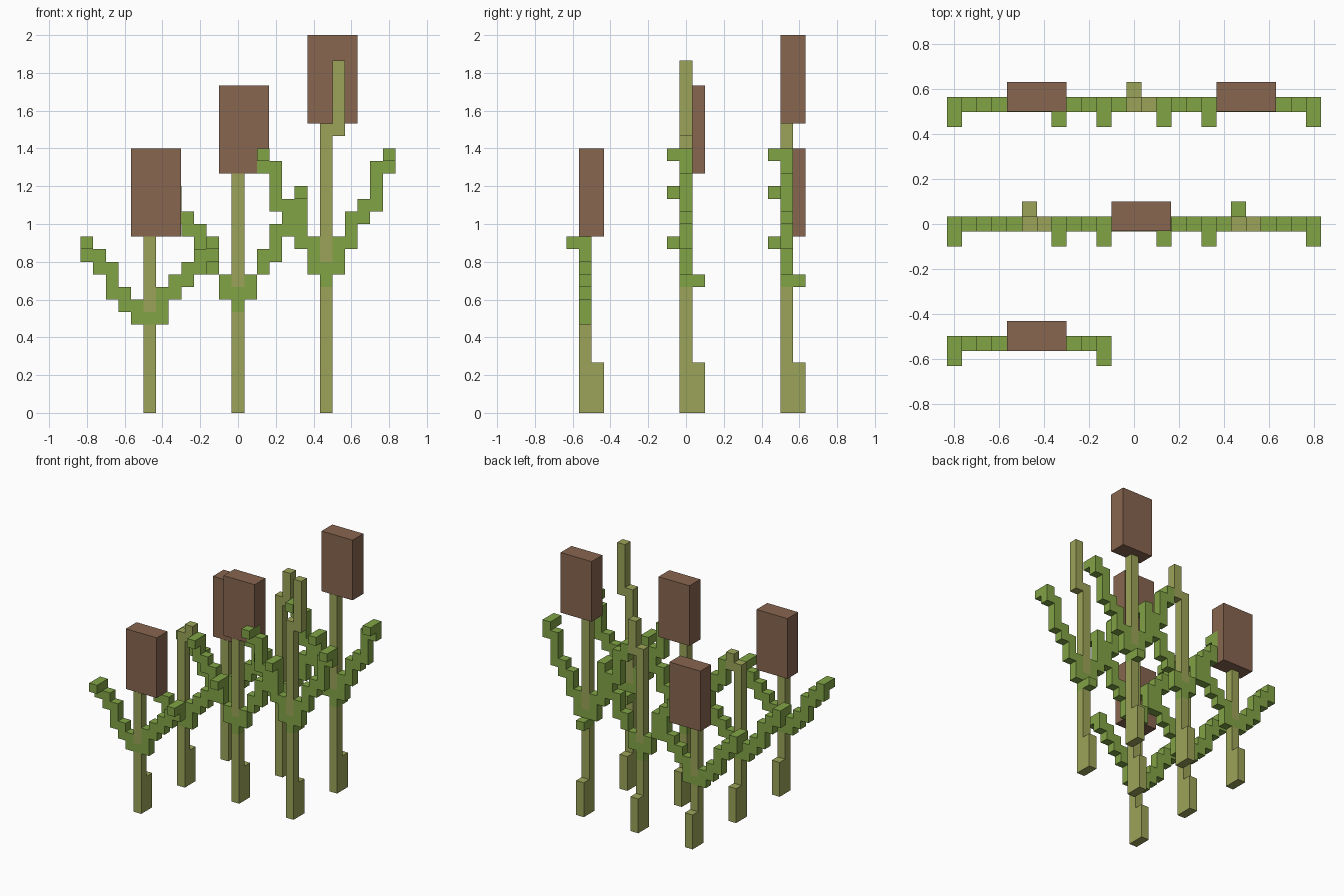
import bpy
import bmesh
from mathutils import Matrix, Vector

U = 1 / 15  # one block

if "Cube" in bpy.data.objects:
    bpy.data.objects.remove(bpy.data.objects["Cube"])


def make_material(name, color):
    mat = bpy.data.materials.new(name)
    mat.use_nodes = True
    mat.diffuse_color = (*color, 1)
    mat.node_tree.nodes["Principled BSDF"].inputs["Base Color"].default_value = (*color, 1)
    return mat


STALK = make_material("olive stalk", (0.332, 0.367, 0.098))
LEAF = make_material("leaf green", (0.22, 0.367, 0.06))
HEAD = make_material("seed head brown", (0.246, 0.133, 0.08))


def build(name, mat, origin, boxes):
    """One object from boxes given as (x0, x1, y0, y1, z0, z1) in blocks."""
    bm = bmesh.new()
    for x0, x1, y0, y1, z0, z1 in boxes:
        center = Vector((x0 + x1, y0 + y1, z0 + z1)) * U / 2
        size = Matrix.Diagonal((x1 - x0, y1 - y0, z1 - z0)) * U
        bmesh.ops.create_cube(bm, size=1, matrix=Matrix.Translation(center) @ size.to_4x4())
    mesh = bpy.data.meshes.new(name)
    bm.to_mesh(mesh)
    bm.free()
    mesh.materials.append(mat)
    obj = bpy.data.objects.new(name, mesh)
    obj.location = (origin[0] * U, origin[1] * U, 0)
    bpy.context.collection.objects.link(obj)
    return obj


def column(i, z0, z1):
    return (i - 0.5, i + 0.5, -0.5, 0.5, z0, z1)


def arm(side, spans):
    """Stepped leaf climbing outward, its tip bent to the front."""
    boxes = [column(side * (n + 1), *span) for n, span in enumerate(spans)]
    x = side * len(spans)
    top = spans[-1][1]
    boxes.append((x - 0.5, x + 0.5, -1.5, -0.5, top - 1, top))
    return boxes


# Three sizes: leaf joint, left and right arm steps, head base, bent stalk
short_arm = [(7, 9), (8, 10), (9, 12), (11, 13), (12, 14)]
short_wide = [(7, 10), (9, 11), (10, 12), (11, 13), (12, 14)]
middle_arm = [(9, 11), (11, 13), (12, 15), (14, 16), (15, 18)]
tall_arm = [(11, 14), (13, 16), (15, 17), (16, 20), (19, 21)]
SIZES = {
    "short": dict(joint=(7, 8), arms=(short_arm, short_wide), head=14, bend=(18, 19)),
    "middle": dict(joint=(8, 10), arms=(middle_arm, middle_arm), head=19, bend=(21, 24)),
    "tall": dict(joint=(10, 12), arms=(tall_arm, tall_arm), head=23, bend=(23, 28)),
}


def plant(label, size, x, y, has_head):
    s = SIZES[size]
    low, high = s["joint"]
    stalk_top = s["head"] if has_head else s["bend"][0]

    # Stalk with a thick foot behind it
    stalk = [column(0, 0, low), column(0, high, stalk_top), (-0.5, 0.5, 0.5, 1.5, 0, 4)]
    if not has_head:
        stalk.append(column(1, stalk_top - 1, s["bend"][1]))
    build(label + "_stalk", STALK, (x, y), stalk)

    # Pair of leaves joined across the stalk
    leaves = [column(0, low, high)] + arm(-1, s["arms"][0]) + arm(1, s["arms"][1])
    if size == "tall":
        leaves.append((-0.5, 0.5, 0.5, 1.5, low, low + 1))
    build(label + "_leaves", LEAF, (x, y), leaves)

    # Seed head, kept just inside neighbouring leaves
    if has_head:
        g = 0.02
        box = (-1.5, 2.5 - g, -0.5 + g, 1.5, s["head"], s["head"] + 7)
        build(label + "_seed_head", HEAD, (x, y), [box])


plant("front_right", "short", -7, -8, True)
plant("middle_right", "short", -7, 0, False)
plant("back_right", "short", -7, 8, True)
plant("middle_center", "middle", 0, 0, True)
plant("back_center", "middle", 0, 8, False)
plant("middle_left", "tall", 7, 0, False)
plant("back_left", "tall", 7, 8, True)
